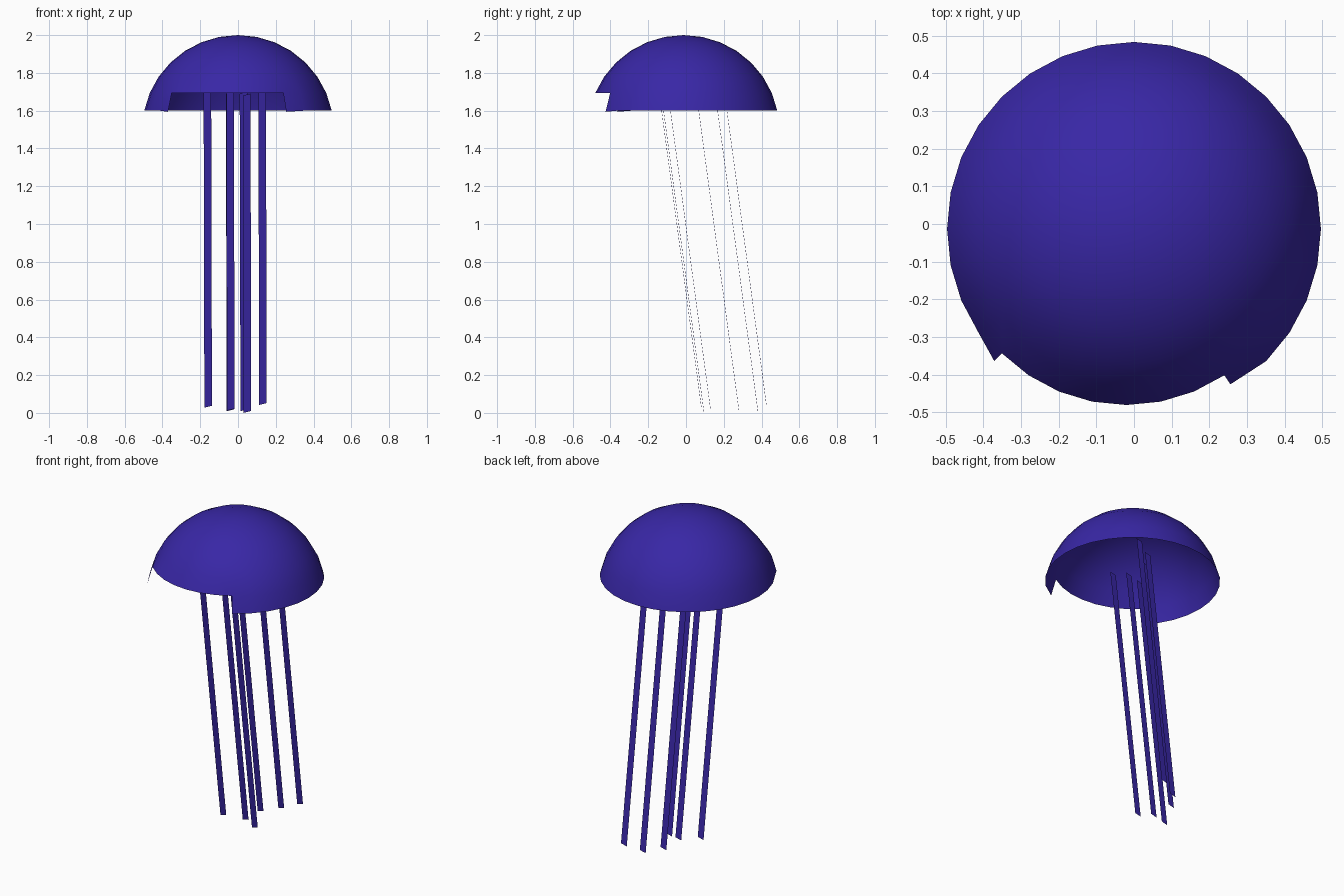
import bpy, bmesh
from math import sin, cos, pi

if "Cube" in bpy.data.objects:
    bpy.data.objects.remove(bpy.data.objects["Cube"])

mat = bpy.data.materials.new("deep_violet")
mat.diffuse_color = (0.04, 0.02, 0.38, 1)
mat.use_nodes = True
mat.node_tree.nodes["Principled BSDF"].inputs["Base Color"].default_value = mat.diffuse_color


def make_object(name, bm, smooth=False):
    mesh = bpy.data.meshes.new(name)
    for f in bm.faces:
        f.smooth = smooth
    bm.to_mesh(mesh)
    bm.free()
    mesh.materials.append(mat)
    obj = bpy.data.objects.new(name, mesh)
    bpy.context.collection.objects.link(obj)
    return obj


# Bell: open spherical cap, with a gap in the lowest row at the front
SEG, ROWS, STEP = 32, 7, pi / 16
FIRST, LAST = 20, 27          # segments bounding the front gap
bm = bmesh.new()
pole = bm.verts.new((0, -0.013, 2.0))
rings = []
for r in range(1, ROWS + 1):
    ring = []
    for i in range(SEG):
        a = 2 * pi * i / SEG
        rad = 0.506 * sin(r * STEP)
        front = FIRST <= i <= LAST and r >= ROWS - 1
        dx = -0.02 if front else 0
        dz = -0.006 if front and r == ROWS else 0
        ring.append((rad * cos(a) + dx, rad * sin(a) - 0.013,
                     1.503 + 0.497 * cos(r * STEP) + dz))
    rings.append([bm.verts.new(p) for p in ring])
for i in range(SEG):
    j = (i + 1) % SEG
    bm.faces.new((pole, rings[0][i], rings[0][j]))
    for r in range(ROWS - 1):
        if r == ROWS - 2 and FIRST <= i < LAST:
            continue
        bm.faces.new((rings[r][i], rings[r + 1][i], rings[r + 1][j], rings[r][j]))
loose = [v for v in bm.verts if not v.link_faces]
bmesh.ops.delete(bm, geom=loose, context='VERTS')
make_object("bell", bm, smooth=True)

# Tentacles: flat ribbons leaning backwards; (x, y, z) of each lower tip
tips = [(-0.158, 0.081, 0.033), (-0.038, 0.130, 0.017), (-0.040, 0.280, 0.014),
        (0.050, 0.095, 0.005), (0.033, 0.380, 0.014), (0.132, 0.425, 0.047)]
LENGTH, LEAN, HALF = 1.68, 0.134, 0.02
for n, (x, y, z) in enumerate(tips, 1):
    bm = bmesh.new()
    corners = []
    for h, s in ((0, -1), (0, 1), (LENGTH, 1), (LENGTH, -1)):
        corners.append(bm.verts.new((x + s * HALF - 0.004 * h / LENGTH,
                                     y - LEAN * h, z + h + s * 0.005)))
    bm.faces.new(corners)
    make_object(f"tentacle_{n}", bm)
